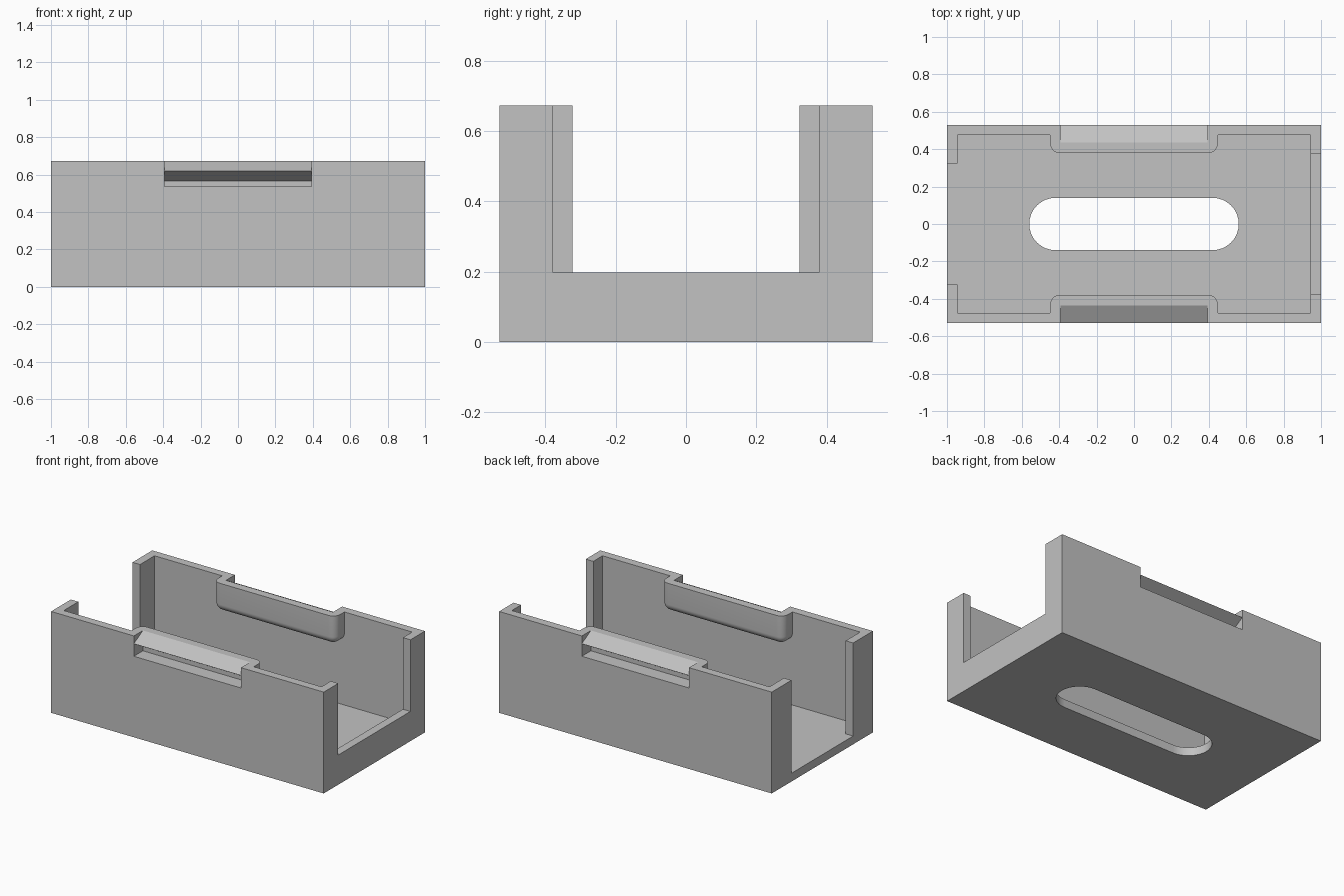
import bpy, bmesh, math
from mathutils import Matrix, Vector

cube = bpy.data.objects.get("Cube")
if cube:
    bpy.data.objects.remove(cube, do_unlink=True)

grey = bpy.data.materials.new("plain grey")
grey.use_nodes = True
colour = (0.54, 0.54, 0.54, 1)
grey.diffuse_color = colour
grey.node_tree.nodes["Principled BSDF"].inputs["Base Color"].default_value = colour

# Main dimensions
L, W, H = 1.0, 0.53, 0.672      # half length, half width, height
T = 0.055                       # wall thickness
NOTCH_Z, NOTCH_X, NOTCH_Y = 0.537, 0.393, 0.435


def finish(name, bm):
    bmesh.ops.recalc_face_normals(bm, faces=bm.faces)
    mesh = bpy.data.meshes.new(name)
    bm.to_mesh(mesh)
    bm.free()
    mesh.materials.append(grey)
    obj = bpy.data.objects.new(name, mesh)
    bpy.context.collection.objects.link(obj)
    return obj


def box_mesh(lo, hi):
    lo, hi = Vector(lo), Vector(hi)
    bm = bmesh.new()
    bmesh.ops.create_cube(bm, size=1, matrix=Matrix.Translation((lo + hi) / 2)
                          @ Matrix.Diagonal((*(hi - lo), 1)))
    return bm


def box(name, lo, hi):
    return finish(name, box_mesh(lo, hi))


def prism(name, points, direction):
    bm = bmesh.new()
    face = bm.faces.new([bm.verts.new(p) for p in points])
    out = bmesh.ops.extrude_face_region(bm, geom=[face])
    moved = [v for v in out["geom"] if isinstance(v, bmesh.types.BMVert)]
    bmesh.ops.translate(bm, vec=direction, verts=moved)
    return finish(name, bm)


def combine(target, other, operation):
    mod = target.modifiers.new("shape", 'BOOLEAN')
    mod.operation, mod.object, mod.solver = operation, other, 'EXACT'
    bpy.context.view_layer.objects.active = target
    bpy.ops.object.modifier_apply(modifier=mod.name)
    bpy.data.objects.remove(other, do_unlink=True)


# Tray: hollow block, flush opening on one end, raised sill on the other
tray = box("tray", (-L, -W, 0), (L, W, H))
cuts = [
    box("cavity", (-L + T, -W + T, T), (L - T, W - T, 1)),
    box("flush_opening", (-2, -0.323, T), (-0.8, 0.323, 1)),
    box("sill_opening", (0.8, -0.378, 0.197), (2, 0.378, 1)),
]

# Stadium slot through the floor
r, reach, steps = 0.14, 0.42, 16
outline = []
for side in (1, -1):
    for i in range(steps + 1):
        a = math.pi * (i / steps - 0.5)
        outline.append((side * (reach + r * math.cos(a)), side * r * math.sin(a), -0.1))
cuts.append(prism("slot", outline, (0, 0, 0.5)))
for cut in cuts:
    combine(tray, cut, 'DIFFERENCE')

for s, label in ((-1, "front"), (1, "back")):
    # Rounded housing bulging into the cavity
    inner, outer = s * (NOTCH_Y - T), s * (W - 0.02)
    bm = box_mesh((-0.448, min(inner, outer), NOTCH_Z - T), (0.448, max(inner, outer), H))
    edges = [e for e in bm.edges
             if not all(v.co.z > H - 0.01 for v in e.verts)
             and not all(abs(v.co.y - outer) < 0.01 for v in e.verts)]
    bmesh.ops.bevel(bm, geom=edges, offset=0.05, segments=8, profile=0.5, affect='EDGES')
    combine(tray, finish("housing", bm), 'UNION')

    # Recess in the outer wall
    ys = sorted((s * NOTCH_Y, s * 0.7))
    combine(tray, box("recess", (-NOTCH_X, ys[0], NOTCH_Z), (NOTCH_X, ys[1], 1)), 'DIFFERENCE')

    # Wedge-shaped catch overhanging the recess
    profile = [(s * NOTCH_Y, H), (s * W, 0.62), (s * NOTCH_Y, 0.565)]
    prism(label + "_catch", [(-NOTCH_X, y, z) for y, z in profile], (2 * NOTCH_X, 0, 0))

# Smooth only the rounded areas
bpy.ops.object.select_all(action='DESELECT')
tray.select_set(True)
bpy.context.view_layer.objects.active = tray
bpy.ops.object.shade_smooth_by_angle(angle=math.radians(30))
